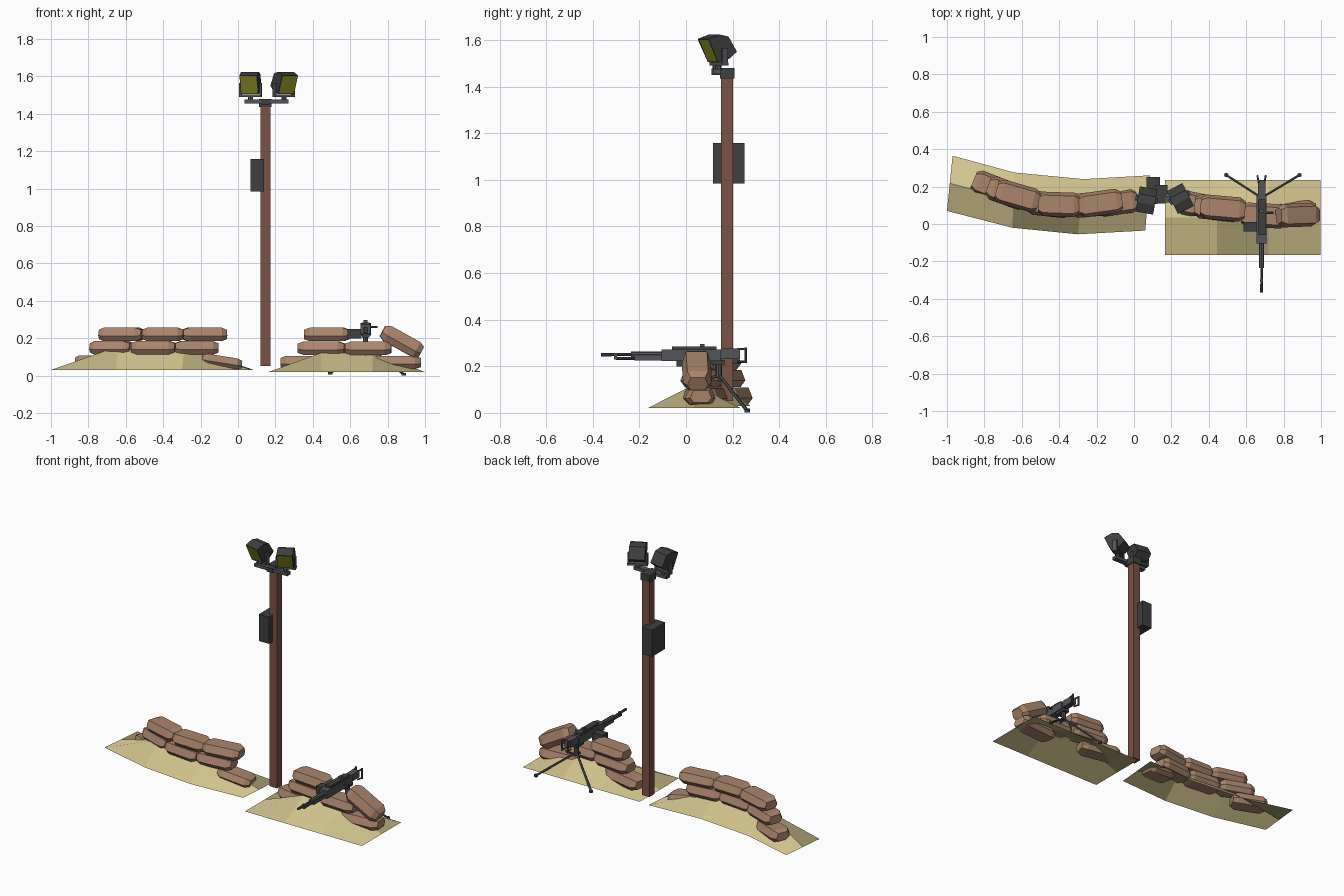
import bpy
from math import radians
from mathutils import Vector

if "Cube" in bpy.data.objects:
    bpy.data.objects.remove(bpy.data.objects["Cube"])


def material(name, rgb):
    m = bpy.data.materials.new(name)
    m.diffuse_color = (*rgb, 1)
    m.use_nodes = True
    m.node_tree.nodes["Principled BSDF"].inputs["Base Color"].default_value = m.diffuse_color
    return m


BAG = material("burlap", (0.40, 0.235, 0.15))
SAND = material("sand", (0.64, 0.55, 0.27))
WOOD = material("wood", (0.20, 0.085, 0.06))
DARK = material("dark_metal", (0.05, 0.05, 0.052))
STEEL = material("gun_metal", (0.085, 0.09, 0.10))
LENS = material("lens", (0.27, 0.27, 0.02))


def mesh(name, verts, faces, mat, loc=(0, 0, 0), rot=(0, 0, 0)):
    me = bpy.data.meshes.new(name)
    me.from_pydata(verts, [], faces)
    me.materials.append(mat)
    ob = bpy.data.objects.new(name, me)
    bpy.context.collection.objects.link(ob)
    ob.location = loc
    ob.rotation_euler = [radians(a) for a in rot]
    return ob


def loft(name, rings, mat, **kw):
    """Skin a list of equal rings and cap both ends."""
    n = len(rings[0])
    verts = [v for r in rings for v in r]
    faces = [(i * n + j, i * n + (j + 1) % n, (i + 1) * n + (j + 1) % n, (i + 1) * n + j)
             for i in range(len(rings) - 1) for j in range(n)]
    faces += [tuple(range(n))[::-1], tuple(range(len(verts) - n, len(verts)))]
    return mesh(name, verts, faces, mat, **kw)


def box(name, x, y, z, mat):
    """Box from (min, max) pairs."""
    rings = [[(a, y[0], z[0]), (a, y[1], z[0]), (a, y[1], z[1]), (a, y[0], z[1])] for a in x]
    return loft(name, rings, mat)


def rod(name, a, b, r, mat, sides=8):
    a, b = Vector(a), Vector(b)
    bpy.ops.mesh.primitive_cylinder_add(vertices=sides, radius=r, depth=(b - a).length,
                                        location=(a + b) / 2,
                                        rotation=(b - a).to_track_quat('Z', 'Y').to_euler())
    ob = bpy.context.object
    ob.name = name
    ob.data.materials.append(mat)
    return ob


# Sand mounds: open sheets with a ridge that fades out at both ends
def mound(name, front, back, base, ridge):
    verts, faces = [], []
    for i, (f, b) in enumerate(zip(front, back)):
        top = ridge if i in (1, 2) else base
        verts += [(*f, base), ((f[0] + b[0]) / 2, (f[1] + b[1]) / 2, top), (*b, base)]
    for i in range(3):
        for j in range(2):
            k = i * 3 + j
            faces.append((k, k + 3, k + 4, k + 1))
    mesh(name, verts, faces, SAND)


mound("left_mound", [(-1, .07), (-.65, -.02), (-.3, -.055), (.06, -.035)],
      [(-.97, .365), (-.64, .275), (-.27, .24), (.085, .26)], .03, .155)
xs = (.165, .445, .72, .998)
mound("right_mound", [(x, -.165) for x in xs], [(x, .235) for x in xs], .02, .122)


# Sandbags: six-sided section with pinched ends
def bag(name, x, y, z, length, yaw=0, tilt=0, h=.072, w=.13):
    section = [(-.34, -.5), (.34, -.5), (.5, -.12), (.36, .5), (-.36, .5), (-.5, -.12)]
    rings = [[(t * length, p * w * s, q * h * s) for p, q in section]
             for t, s in ((-.5, .7), (-.37, 1), (.37, 1), (.5, .7))]
    loft(name, rings, BAG, loc=(x, y, z), rot=(0, tilt, yaw))


bags = [
    # left wall: top, middle, bottom rows
    (-.622, .150, .220, .235, -16), (-.402, .105, .220, .22, -2), (-.18, .112, .220, .235, 8),
    (-.675, .165, .148, .225, -20), (-.452, .105, .148, .235, -6), (-.222, .105, .148, .23, 5),
    (-.755, .195, .072, .22, -22), (-.09, .115, .074, .215, 8, 9, .06),
    # right wall: top, middle, bottom rows and the slumped end bag
    (.475, .085, .220, .24, -5), (.447, .085, .146, .25, -6), (.697, .045, .146, .245, -3),
    (.365, .095, .070, .265, -12), (.843, .055, .070, .265, 4),
    (.876, .047, .182, .235, 2, 29, .09, .125),
]
for i, b in enumerate(bags):
    bag(f"sandbag_{i + 1}", *b)

# Lamp post, cap, cross arm and fuse box
box("pole", (.12, .173), (.15, .202), (.05, 1.44), WOOD)
box("pole_cap", (.113, .18), (.145, .208), (1.435, 1.48), DARK)
box("cross_arm", (.035, .27), (.115, .15), (1.455, 1.475), STEEL)
box("arm_bracket", (.125, .168), (.11, .16), (1.45, 1.478), DARK)
box("fuse_box", (.068, .14), (.115, .25), (.985, 1.157), DARK)


# Floodlights, tipped down and turned outwards, each on a yoke
def floodlight(side, x, y, yaw):
    prof = [(-.07, .045), (-.02, .064), (.025, .055), (.066, -.01), (.03, -.04), (-.025, -.055)]
    loc = (x, y, 1.56)
    rings = [[(s * .048, p, q) for p, q in prof] for s in (-1, 1)]
    loft(side + "_lamp_housing", rings, DARK, loc=loc, rot=(0, 0, yaw))
    mesh(side + "_lamp_lens", [(-.044, -.0705, .041), (.044, -.0705, .041),
                               (.044, -.0285, -.052), (-.044, -.0285, -.052)],
         [(0, 3, 2, 1)], LENS, loc=loc, rot=(0, 0, yaw))
    parts = [box(side + "_yoke_base", (-.06, .06), (-.012, .02), (-.07, -.057), STEEL)]
    for s in (-1, 1):
        lo, hi = sorted((s * .05, s * .06))
        parts.append(box(side + "_yoke_arm", (lo, hi), (-.01, .018), (-.06, .005), STEEL))
    for p in parts:
        p.location = loc
        p.rotation_euler.z = radians(yaw)
    rod(side + "_lamp_stem", (x, y, 1.47), (x, y, 1.495), .014, STEEL)


floodlight("left", .067, .128, -10)
floodlight("right", .246, .138, 27)

# Machine gun: barrel, receiver, feed and grips
GX = .682


def gun_box(name, half, y, z, mat=STEEL):
    box(name, (GX - half, GX + half), y, z, mat)


def gun_rod(name, y, z, r):
    rod(name, (GX, y[0], z), (GX, y[1], z), r, STEEL)


gun_rod("flash_hider", (-.365, -.32), .25, .008)
gun_rod("barrel", (-.33, -.1), .25, .0065)
gun_rod("gas_tube", (-.30, -.2), .233, .006)
gun_box("gas_block", .008, (-.31, -.295), (.23, .258))
gun_rod("barrel_jacket", (-.235, -.1), .25, .014)
gun_box("handguard", .014, (-.22, -.1), (.225, .245))
gun_box("receiver", .027, (-.105, .15), (.222, .272))
gun_box("top_cover", .02, (-.06, .13), (.27, .285), DARK)
gun_box("rear_body", .02, (.15, .232), (.232, .276))
gun_box("rear_sight", .01, (.06, .08), (.284, .296))
box("ammo_box", (.585, .66), (-.04, .012), (.198, .25), DARK)
rod("charging_handle", (GX + .02, .06, .26), (GX + .063, .06, .26), .006, STEEL)
for s in (-1, 1):
    gx = GX + s * .022
    rod("spade_grip", (gx, .256, .215), (gx, .256, .28), .006, STEEL)
    for z in (.22, .274):
        rod("grip_arm", (gx * .7 + GX * .3, .22, z), (gx, .258, z), .005, STEEL)

# Tripod
rod("tripod_neck", (GX, .14, .15), (GX, .14, .23), .014, STEEL)
gun_box("cradle", .02, (.09, .165), (.205, .226), DARK)
for name, foot in (("left_leg", (.493, .262, .012)), ("right_leg", (.885, .262, .008)),
                   ("front_leg", (GX, .02, .105))):
    rod(name, (GX, .14, .165), foot, .007, STEEL, 6)
    rod(name + "_foot", Vector(foot) + Vector((0, 0, .006)), Vector(foot) - Vector((0, 0, .007)), .012, STEEL)
